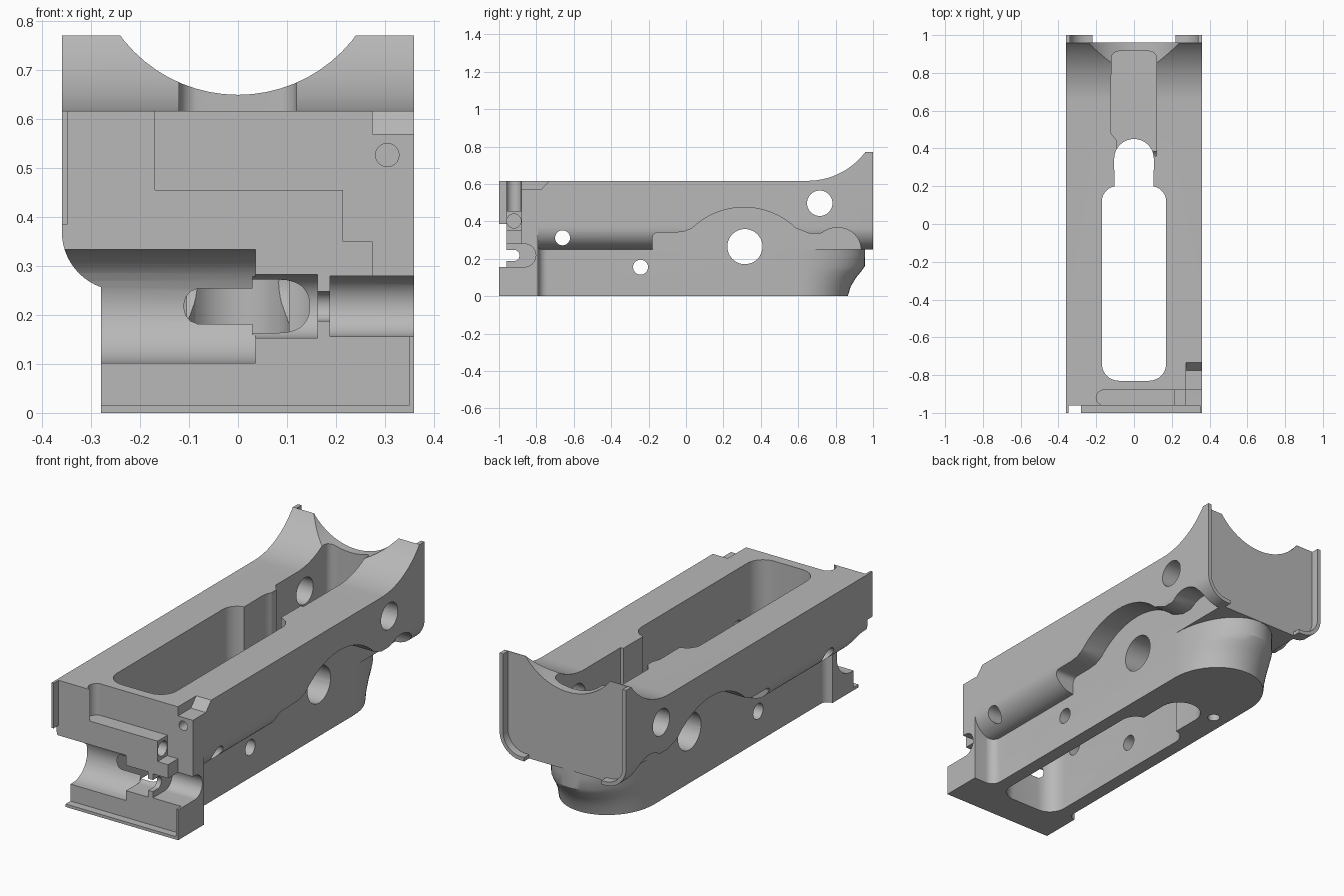
import bpy, bmesh
from math import sin, cos, pi, radians, sqrt

cube = bpy.data.objects.get("Cube")
if cube:
    bpy.data.objects.remove(cube, do_unlink=True)

steel = bpy.data.materials.new("plain_grey")
grey = (0.48, 0.48, 0.48, 1)
steel.diffuse_color = grey
steel.use_nodes = True
steel.node_tree.nodes["Principled BSDF"].inputs["Base Color"].default_value = grey


def arc(cx, cy, r, a0, a1, n=14, ry=None):
    ry = r if ry is None else ry
    angles = [radians(a0 + (a1 - a0) * i / n) for i in range(n + 1)]
    return [(cx + r * cos(a), cy + ry * sin(a)) for a in angles]


def rect(a0, b0, a1, b1):
    return [(a0, b0), (a1, b0), (a1, b1), (a0, b1)]


def place(axis, p, d):
    return {"x": (d, p[0], p[1]), "y": (p[0], d, p[1]), "z": (p[0], p[1], d)}[axis]


def loft(name, axis, layers):
    """Closed solid through (distance, outline) layers along an axis."""
    bm = bmesh.new()
    rings = [[bm.verts.new(place(axis, p, d)) for p in pts] for d, pts in layers]
    bm.faces.new(rings[0])
    bm.faces.new(rings[-1])
    n = len(rings[0])
    for lo, hi in zip(rings, rings[1:]):
        for i in range(n):
            j = (i + 1) % n
            bm.faces.new((lo[i], lo[j], hi[j], hi[i]))
    bmesh.ops.recalc_face_normals(bm, faces=bm.faces)
    mesh = bpy.data.meshes.new(name)
    bm.to_mesh(mesh)
    bm.free()
    mesh.materials.append(steel)
    ob = bpy.data.objects.new(name, mesh)
    bpy.context.scene.collection.objects.link(ob)
    return ob


def prism(name, axis, pts, a, b):
    return loft(name, axis, [(a, pts), (b, pts)])


def combine(body, other, operation):
    mod = body.modifiers.new("combine", "BOOLEAN")
    mod.operation = operation
    mod.solver = "EXACT"
    mod.object = other
    dg = bpy.context.evaluated_depsgraph_get()
    mesh = bpy.data.meshes.new_from_object(body.evaluated_get(dg))
    body.modifiers.clear()
    body.data = mesh
    bpy.data.objects.remove(other, do_unlink=True)


def cut(axis, pts, a, b):
    combine(body, prism("cutter", axis, pts, a, b), "DIFFERENCE")


def section(w, bottom, r, top):
    """Cross-section with rounded lower corners."""
    return ([(-w, top)] + arc(-w + r, bottom + r, r, 180, 270)
            + arc(w - r, bottom + r, r, 270, 360) + [(w, top)])


# Upper housing: side profile limited by the rounded cross-section
rise = arc(0.65, 1.004, 0.387, 270, 323, 20)
side = [(-0.96, 0.2), (1, 0.2), (1, 0.77), (0.96, 0.77)] + rise[::-1] + [(-0.96, 0.617)]
body = prism("housing", "x", side, -0.5, 0.5)
combine(body, prism("limit", "y", section(0.36, 0.25, 0.12, 0.9), -1.2, 1.2), "INTERSECT")

# Rear face set back inside a thin rim
cut("y", section(0.34, 0.27, 0.10, 0.9), 0.96, 1.1)
cut("y", rect(-0.22, 0.1, 0.22, 0.5), 0.96, 1.1)

# Arched recesses on both flanks
arch = arc(0.31, 0.075, 0.4, 134, 46, 20)
outline = ([(-0.18, 0.15), (-0.18, 0.31)] + arc(-0.15, 0.31, 0.03, 170, 90, 4)
           + [(-0.06, 0.34), (-0.01, 0.345)] + arch + [(0.66, 0.335), (0.72, 0.335)]
           + arc(0.81, 0.25, 0.125, 115, 5, 12, 0.117) + [(0.935, 0.15)])
for s in (-1, 1):
    cut("x", outline, s * 0.24, s * 0.5)

# Lower housing with a rounded nose that sweeps back toward the top
def plan(w, nose):
    return [(-w, -0.95), (w, -0.95)] + arc(0, 0.6, w, 0, 180, 24, nose - 0.6)


levels = [(0, 0.865), (0.05, 0.88), (0.1, 0.91), (0.13, 0.935),
          (0.16, 0.956), (0.22, 0.958), (0.3, 0.958)]
combine(body, loft("lower", "z", [(z, plan(0.24, n)) for z, n in levels]), "UNION")

# Front foot, blended into the flanks
fillet_r = arc(0.29, -0.74, 0.05, 270, 180, 8)
fillet_l = arc(-0.28, -0.75, 0.04, 0, -90, 8)
foot = ([(-0.28, -0.96), (0.36, -0.96), (0.36, -0.79)] + fillet_r
        + [(0.2, -0.7), (-0.2, -0.7)] + fillet_l)
combine(body, prism("foot", "z", foot, 0, 0.262), "UNION")
shoulder = [(0.1, -0.96), (0.36, -0.96), (0.36, -0.79)] + fillet_r + [(0.1, -0.74)]
combine(body, prism("shoulder", "z", shoulder, 0.2, 0.4), "UNION")

# Thin front lips
for x0, x1, z0, z1 in ((-0.36, -0.348, 0.385, 0.617), (-0.28, 0.36, 0, 0.015),
                       (0.349, 0.36, 0, 0.2)):
    combine(body, prism("lip", "y", rect(x0, z0, x1, z1), -1, -0.95), "UNION")

# Long magazine-like opening through the block, plus rear channel
wide = (arc(0.08, -0.74, 0.09, -90, 0, 8) + arc(0.09, 0.12, 0.08, 0, 80, 8)
        + arc(0, 0.345, 0.105, 0, 180, 20) + arc(-0.09, 0.12, 0.08, 100, 180, 8)
        + arc(-0.08, -0.74, 0.09, 180, 270, 8))
cut("z", wide, -0.1, 1)
channel = ([(0.12, 0.36)] + arc(0.08, 0.875, 0.04, 0, 90, 6)
           + arc(-0.08, 0.875, 0.04, 90, 180, 6) + [(-0.122, 0.48), (-0.09, 0.44), (-0.09, 0.36)])
cut("z", channel, 0.33, 1)

# Saddle across the rear rise
cut("y", arc(0, 0.95, 0.3, 0, 360, 64)[:-1], 0.5, 1.2)

# Stepped pocket in the front face
cut("y", [(-0.17, 0.8), (-0.17, 0.455), (0.215, 0.455), (0.215, 0.35), (0.275, 0.35),
          (0.275, 0.22), (0.5, 0.22), (0.5, 0.8)], -0.97, -0.88)
cut("z", arc(-0.16, -0.92, 0.04, 0, 360, 24)[:-1], 0.455, 0.8)

# Stepped cross groove open to the front
def groove(cy, r, x0, x1):
    pts = [(-1.1, 0.218 + r)] + arc(cy, 0.218, r, 90, -90, 20) + [(-1.1, 0.218 - r)]
    cut("x", pts, x0, x1)


groove(-0.94, 0.116, -0.5, 0.036)
groove(-0.865, 0.065, 0.03, 0.162)
groove(-0.92, 0.03, 0.15, 0.2)
groove(-0.865, 0.062, 0.188, 0.5)

# Top corner notch with a sloped end
cut("x", [(-1, 0.57), (-0.775, 0.57), (-0.72, 0.63), (-0.72, 0.8), (-1, 0.8)], 0.275, 0.5)

# Cross holes through the flanks
for y, z, r in ((0.315, 0.265, 0.094), (0.715, 0.497, 0.068),
                (-0.66, 0.312, 0.04), (-0.243, 0.155, 0.04)):
    cut("x", arc(y, z, r, 0, 360, 40)[:-1], -0.6, 0.6)

# Small blind holes: pocket step, front corner, underside
cut("x", arc(-0.92, 0.402, 0.038, 0, 360, 24)[:-1], 0.05, 0.3)
cut("y", arc(0.305, 0.527, 0.024, 0, 360, 24)[:-1], -0.9, -0.7)
cut("z", arc(-0.16, 0.42, 0.03, 0, 360, 24)[:-1], -0.1, 0.1)

# Smooth curved faces, keep hard edges
bpy.ops.object.select_all(action="DESELECT")
body.select_set(True)
bpy.context.view_layer.objects.active = body
bpy.ops.object.shade_smooth_by_angle(angle=radians(30))
